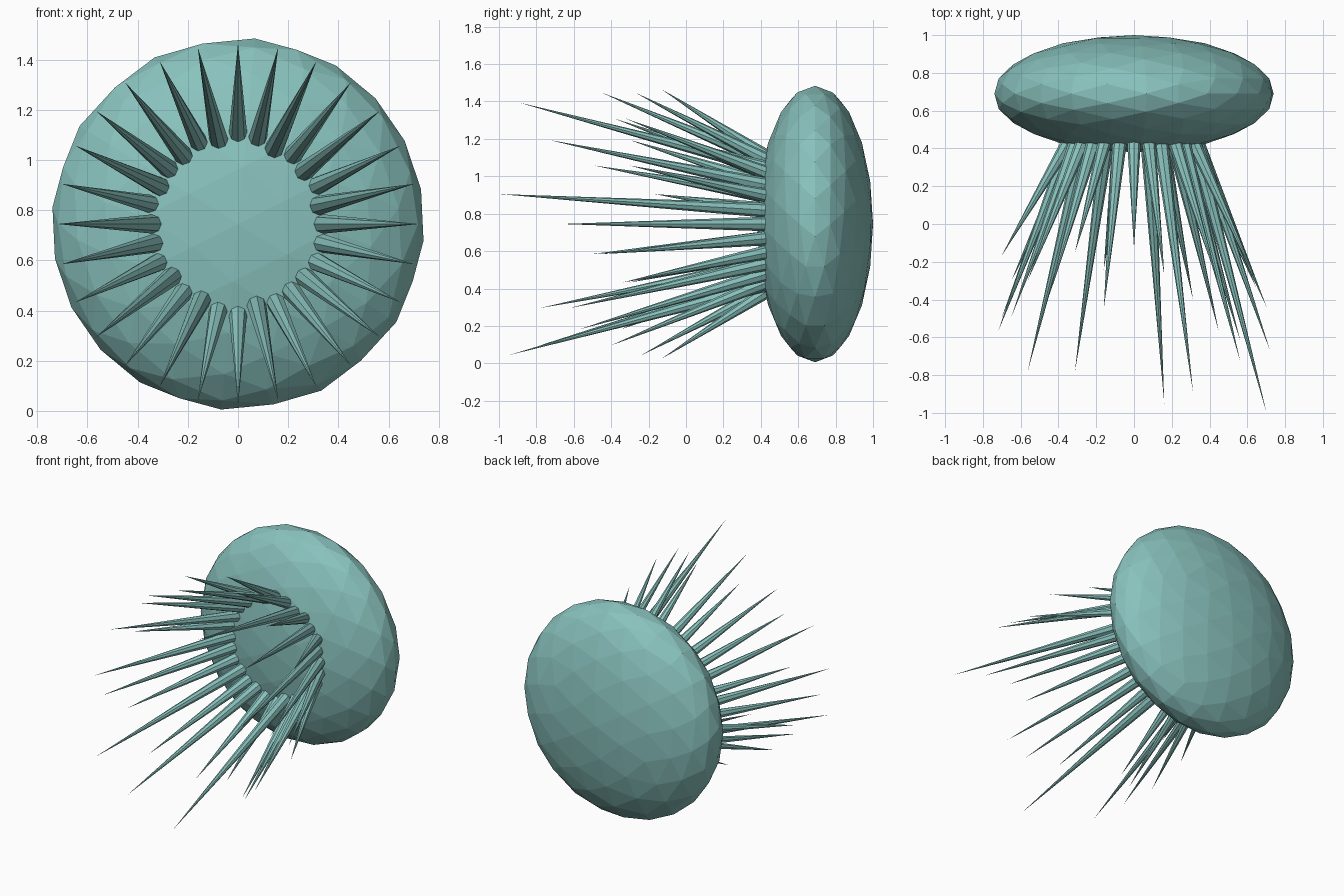
import bpy
import bmesh
from math import sin, cos, radians, tau
from mathutils import Vector, Matrix

cube = bpy.data.objects.get("Cube")
if cube:
    bpy.data.objects.remove(cube, do_unlink=True)

teal = bpy.data.materials.new("muted_teal")
teal.use_nodes = True
teal.diffuse_color = (0.25, 0.54, 0.51, 1)
teal.node_tree.nodes["Principled BSDF"].inputs["Base Color"].default_value = teal.diffuse_color

CENTER = Vector((0, 0.69, 0.745))
RADII = Vector((0.742, 0.31, 0.742))


def make_object(name, bm):
    mesh = bpy.data.meshes.new(name)
    bm.to_mesh(mesh)
    bm.free()
    mesh.materials.append(teal)
    obj = bpy.data.objects.new(name, mesh)
    bpy.context.collection.objects.link(obj)
    return obj


# Body: faceted sphere, squashed front to back
bm = bmesh.new()
bmesh.ops.create_icosphere(bm, subdivisions=1, radius=1)
bmesh.ops.rotate(bm, verts=bm.verts, matrix=Matrix.Rotation(radians(31.717), 3, "Y"))
for _ in range(2):
    bmesh.ops.subdivide_edges(bm, edges=bm.edges[:], cuts=1, use_grid_fill=True)
    for v in bm.verts:
        v.co.normalize()
bmesh.ops.scale(bm, vec=RADII, verts=bm.verts)
bmesh.ops.translate(bm, vec=CENTER, verts=bm.verts)
make_object("body", bm)

# Spines: a ring of thin cones flaring forward; depth of each tip, clockwise from the top
TIP_Y = [-.13, -.27, -.89, -.32, -.73, -.30, -1.0, -.67, -.44, -.34, -.62, -.57, -.40, -.95,
         -.13, -.24, -.78, -.35, -.78, -.30, -.50, -.57, -.17, -.49, -.30, -.38, -.15, -.45]
ROOT_Y, ROOT_RING, TIP_RING, THICKNESS = 0.52, 0.305, 0.72, 0.042


def ring_point(angle, radius, y):
    return Vector((radius * sin(angle), y, CENTER.z + radius * cos(angle)))


for i, tip_y in enumerate(TIP_Y):
    angle = tau * i / len(TIP_Y)
    root = ring_point(angle, ROOT_RING, ROOT_Y)
    tip = ring_point(angle, TIP_RING, tip_y)
    axis = tip - root
    place = Matrix.Translation((root + tip) / 2) @ axis.to_track_quat("Z", "Y").to_matrix().to_4x4()
    bm = bmesh.new()
    bmesh.ops.create_cone(bm, cap_ends=True, segments=8, radius1=THICKNESS, radius2=0,
                          depth=axis.length, matrix=place)
    bmesh.ops.remove_doubles(bm, verts=bm.verts, dist=0.0001)
    make_object(f"spine_{i + 1}", bm)
